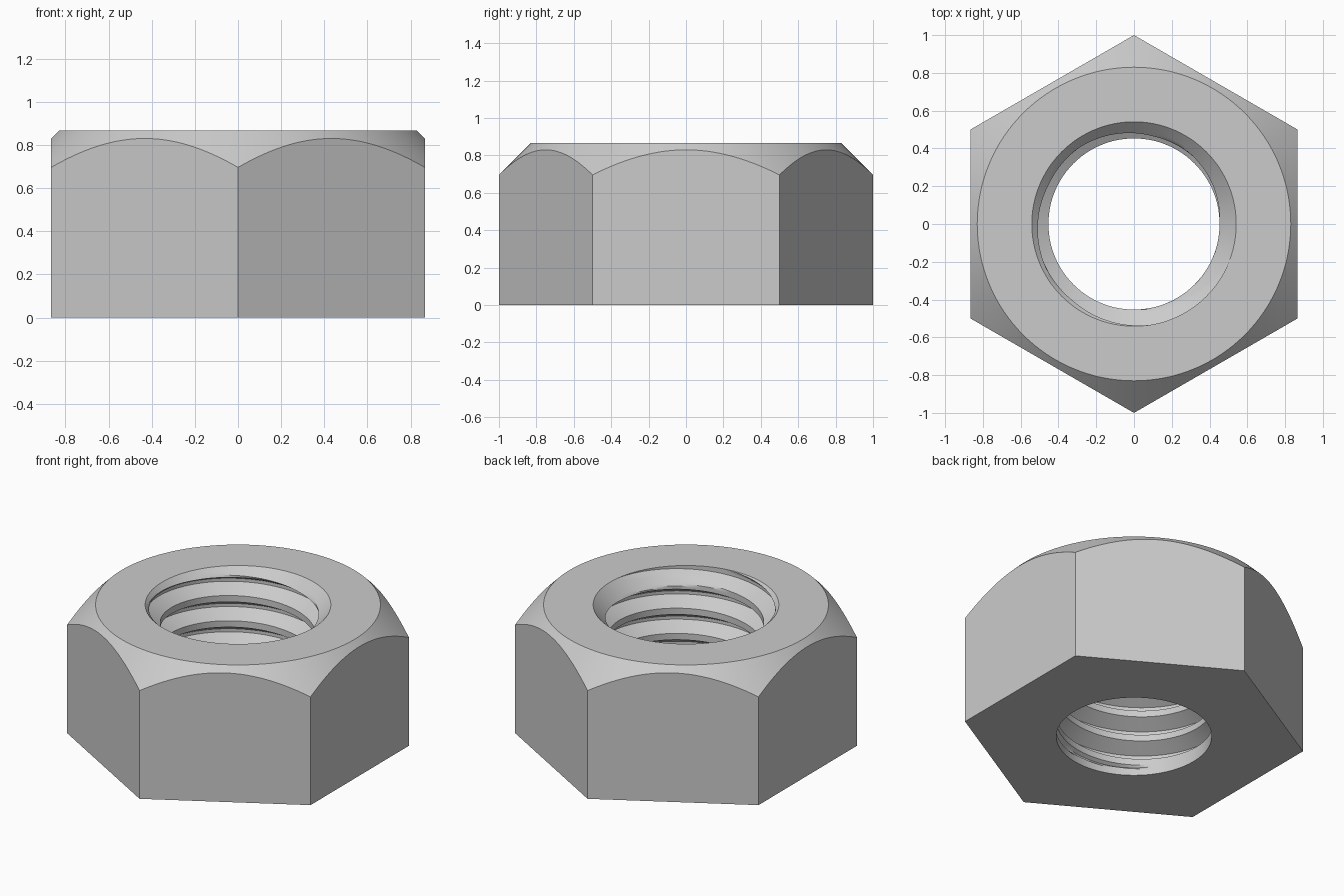
import bpy, bmesh, math

cube = bpy.data.objects.get("Cube")
if cube:
    bpy.data.objects.remove(cube, do_unlink=True)

HEIGHT, APOTHEM, RIM = 0.866, 0.866, 0.83
MINOR, MAJOR, PITCH = 0.453, 0.541, 0.1624
COLUMNS, STEPS = 192, 4

# Thread section over one pitch: (height fraction, depth fraction)
SECTION = [(0, 0), (0.25, 0), (0.5625, 1), (0.6875, 1), (1, 0)]
section = []
for (z0, d0), (z1, d1) in zip(SECTION, SECTION[1:]):
    for s in range(STEPS):
        t = s / STEPS
        section.append((z0 + (z1 - z0) * t, d0 + (d1 - d0) * t))


def bore_point(z, depth):
    """Radius and height on the threaded bore, with its runout and top countersink."""
    z = min(max(z, 0), HEIGHT)
    r = MINOR + depth * (MAJOR - MINOR)
    r = min(r, MINOR + max(0, z - 0.05) * 1.73)
    if z >= HEIGHT:
        return MAJOR, HEIGHT
    return max(r, MAJOR - (HEIGHT - z)), z


def column(turn):
    """Closed radial section of the nut at a fraction of a full turn."""
    off = (turn * 6) % 1 - 0.5
    # corners point along y, so flats are centred on x
    off = (turn * 6 + 0.5) % 1 - 0.5
    corner = APOTHEM / math.cos(off * math.pi / 3)
    points = [(corner, 0), (corner, HEIGHT - (corner - RIM)), (RIM, HEIGHT)]
    start = 0.778 - 7 * PITCH + turn * PITCH
    bore = [bore_point(start + (n + z) * PITCH, d)
            for n in range(9) for z, d in section]
    return points + bore[::-1]


# Hexagonal nut swept column by column around its axis
bm = bmesh.new()
rings = []
for i in range(COLUMNS + 1):
    a = math.tau * i / COLUMNS
    rings.append([bm.verts.new((r * math.cos(a), r * math.sin(a), z))
                  for r, z in column(i / COLUMNS)])
for left, right in zip(rings, rings[1:]):
    for j in range(len(left)):
        k = (j + 1) % len(left)
        bm.faces.new((left[j], right[j], right[k], left[k]))
bmesh.ops.remove_doubles(bm, verts=bm.verts, dist=0.0002)
bmesh.ops.dissolve_degenerate(bm, edges=bm.edges, dist=0.0002)
bmesh.ops.recalc_face_normals(bm, faces=bm.faces)

mesh = bpy.data.meshes.new("hex_nut")
bm.to_mesh(mesh)
bm.free()
nut = bpy.data.objects.new("hex_nut", mesh)
bpy.context.collection.objects.link(nut)

# Plain grey metal
steel = bpy.data.materials.new("steel_grey")
steel.use_nodes = True
colour = (0.6, 0.6, 0.6, 1)
steel.diffuse_color = colour
steel.node_tree.nodes["Principled BSDF"].inputs["Base Color"].default_value = colour
mesh.materials.append(steel)

bpy.context.view_layer.objects.active = nut
nut.select_set(True)
bpy.ops.object.shade_smooth_by_angle(angle=math.radians(25))
